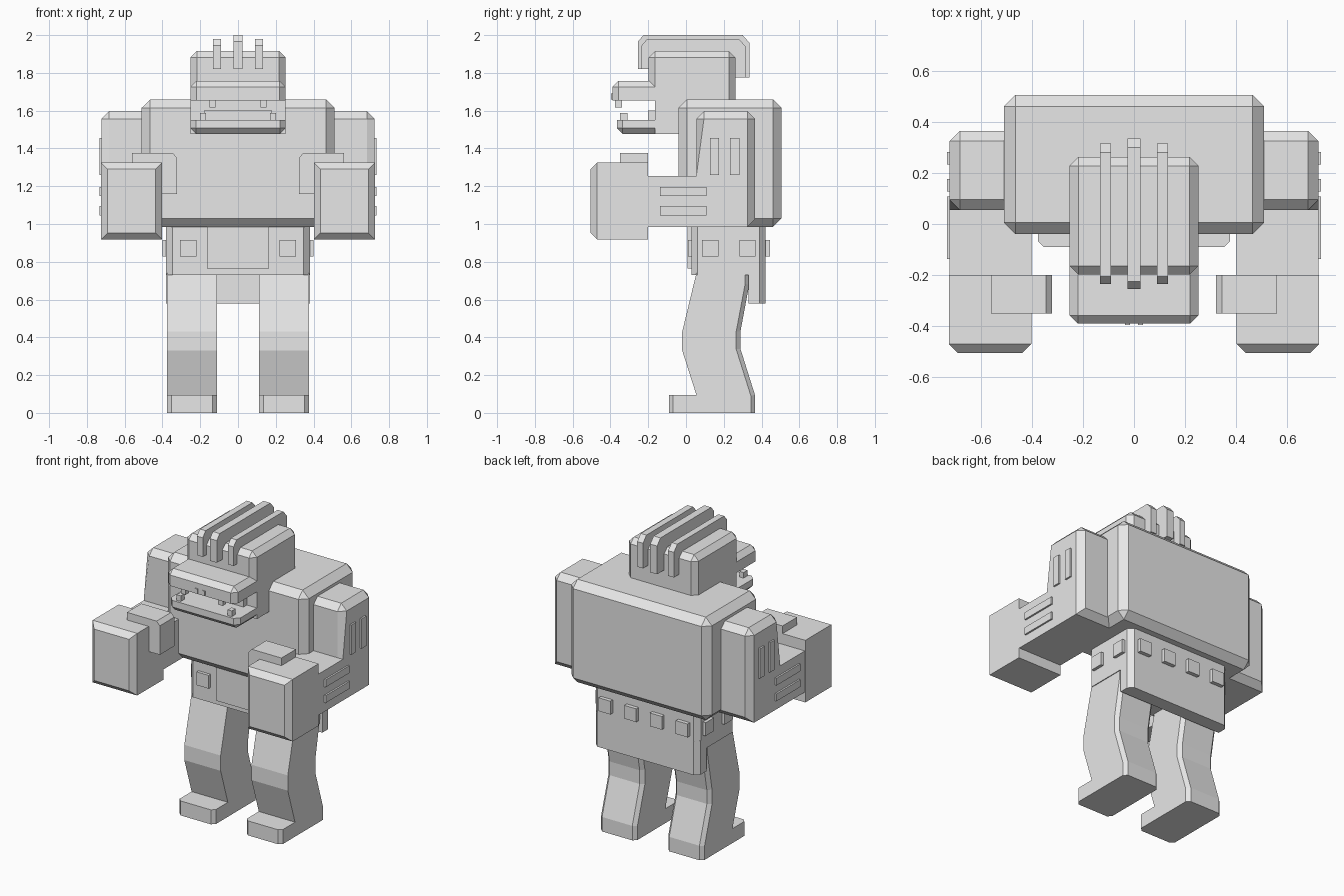
import bpy
import bmesh

cube = bpy.data.objects.get("Cube")
if cube:
    bpy.data.objects.remove(cube, do_unlink=True)

grey = bpy.data.materials.new("plain_grey")
grey.use_nodes = True
colour = (0.8, 0.8, 0.8, 1)
grey.diffuse_color = colour
grey.node_tree.nodes["Principled BSDF"].inputs["Base Color"].default_value = colour


def extrude(name, outline, axis, lo, hi, chamfer=0, rule=None, mirror=False):
    """Extrude a 2D outline along axis; chamfer edges whose midpoint passes rule."""
    bm = bmesh.new()

    def point(a, b, t):
        return (t, a, b) if axis == "x" else (a, t, b)

    face = bm.faces.new([bm.verts.new(point(a, b, lo)) for a, b in outline])
    moved = bmesh.ops.extrude_face_region(bm, geom=[face])["geom"]
    for v in moved:
        if isinstance(v, bmesh.types.BMVert):
            v.co["xy".index(axis)] = hi
    bmesh.ops.recalc_face_normals(bm, faces=bm.faces)
    if chamfer:
        edges = [e for e in bm.edges
                 if rule is None or rule((e.verts[0].co + e.verts[1].co) / 2)]
        bmesh.ops.bevel(bm, geom=edges, offset=chamfer, segments=1,
                        profile=0.5, affect="EDGES")
    mesh = bpy.data.meshes.new(name)
    bm.to_mesh(mesh)
    bm.free()
    mesh.materials.append(grey)
    obj = bpy.data.objects.new(name, mesh)
    bpy.context.collection.objects.link(obj)
    if mirror:
        obj.modifiers.new("Mirror", "MIRROR").use_mirror_merge = False
    return obj


def box(name, x, y, z, chamfer=0, rule=None, mirror=False):
    outline = [(y[0], z[0]), (y[1], z[0]), (y[1], z[1]), (y[0], z[1])]
    return extrude(name, outline, "x", x[0], x[1], chamfer, rule, mirror)


def wide(half):
    return (-half, half)


# Torso
box("torso", wide(0.51), (-0.04, 0.505), (0.985, 1.66), 0.045)

# Pelvis, back skirt and front flap
box("pelvis", wide(0.38), (0.03, 0.42), (0.73, 1.05), 0.032,
    lambda c: abs(c.x) > 0.3 and 0.8 < c.z < 1)
box("back_skirt", wide(0.38), (0.33, 0.42), (0.578, 0.8), 0.03,
    lambda c: abs(c.x) > 0.3 and c.y > 0.4 and 0.6 < c.z < 0.75)
box("front_flap", wide(0.165), (0.008, 0.05), (0.765, 1.0))

# Belt studs
STUD = (0.828, 0.915)
box("front_stud", (0.22, 0.307), (0.01, 0.05), STUD, mirror=True)
for y in (0.128, 0.325):
    box("side_stud", (0.36, 0.4), (y - 0.043, y + 0.043), STUD, mirror=True)
for x in (0.093, 0.28):
    box("back_stud", (x - 0.043, x + 0.043), (0.4, 0.445), STUD, mirror=True)

# Legs with feet, back edges and toe corners chamfered
leg = [(0.055, 0.74), (-0.02, 0.43), (-0.02, 0.33), (0.055, 0.095),
       (-0.09, 0.095), (-0.09, 0), (0.365, 0), (0.365, 0.095),
       (0.288, 0.34), (0.288, 0.43), (0.335, 0.68), (0.335, 0.74)]
extrude("leg", leg, "x", 0.112, 0.375, 0.022,
        lambda c: (c.y > 0.24 or c.y < -0.08) and not 0.2 < c.x < 0.3,
        mirror=True)

# Bent arms
arm = [(-0.25, 0.985), (0.365, 0.985), (0.365, 1.597), (0.055, 1.597),
       (0.055, 1.255), (-0.25, 1.255)]
extrude("arm", arm, "x", 0.402, 0.722, 0.04,
        lambda c: c.z > 1.59 or (c.y > 0.36 and c.z < 1)
        or (c.x > 0.7 and 0.05 < c.y and c.z > 1.26),
        mirror=True)

# Fists and hooked thumbs
box("fist", (0.402, 0.725), (-0.505, -0.2), (0.918, 1.325), 0.035,
    lambda c: c.y < -0.49, mirror=True)
thumb = [(0.56, 1.28), (0.56, 1.375), (0.345, 1.375), (0.322, 1.35),
         (0.322, 1.16), (0.43, 1.16), (0.43, 1.28)]
extrude("thumb", thumb, "y", -0.35, -0.2, mirror=True)

# Raised bars on the outside of the arms
for y in (0.152, 0.258):
    box("upper_arm_bar", (0.7, 0.733), (y - 0.024, y + 0.024), (1.26, 1.455),
        mirror=True)
for z in (1.07, 1.173):
    box("forearm_bar", (0.7, 0.733), (-0.138, 0.108), (z - 0.024, z + 0.024),
        mirror=True)

# Head
box("skull", wide(0.252), (-0.198, 0.262), (1.68, 1.915), 0.034,
    lambda c: c.z > 1.7)
box("lower_skull", wide(0.252), (-0.165, 0.262), (1.477, 1.72), 0.034,
    lambda c: abs(c.x) > 0.2 and c.y > 0.2)
box("upper_jaw", wide(0.252), (-0.39, -0.1), (1.655, 1.758), 0.032,
    lambda c: c.y < -0.38 and c.z > 1.66 or c.z > 1.75 and c.y < -0.15)
box("lower_jaw", wide(0.252), (-0.365, -0.1), (1.477, 1.55), 0.03,
    lambda c: c.y < -0.36 and c.z < 1.54 or c.z < 1.48 and c.y < -0.15)
box("tongue", wide(0.18), (-0.2, -0.15), (1.54, 1.6))
box("nostril", (0.016, 0.036), (-0.396, -0.38), (1.66, 1.69), mirror=True)
box("upper_tooth", (0.118, 0.152), (-0.375, -0.34), (1.617, 1.66), mirror=True)
box("lower_tooth", (0.17, 0.2), (-0.35, -0.31), (1.54, 1.587), mirror=True)


# Crest strips running over the head
def crest(name, x, half, grow, mirror):
    outline = [(-0.235 - grow, 1.82), (-0.19, 1.82), (0.25, 1.775),
               (0.315 + grow, 1.775), (0.315 + grow, 1.94 + grow),
               (0.28 + grow, 1.98 + grow), (-0.205 - grow, 1.98 + grow),
               (-0.235 - grow, 1.945 + grow)]
    extrude(name, outline, "x", x - half, x + half, mirror=mirror)


crest("middle_crest", 0, 0.025, 0.02, False)
crest("side_crest", 0.112, 0.021, 0, True)
